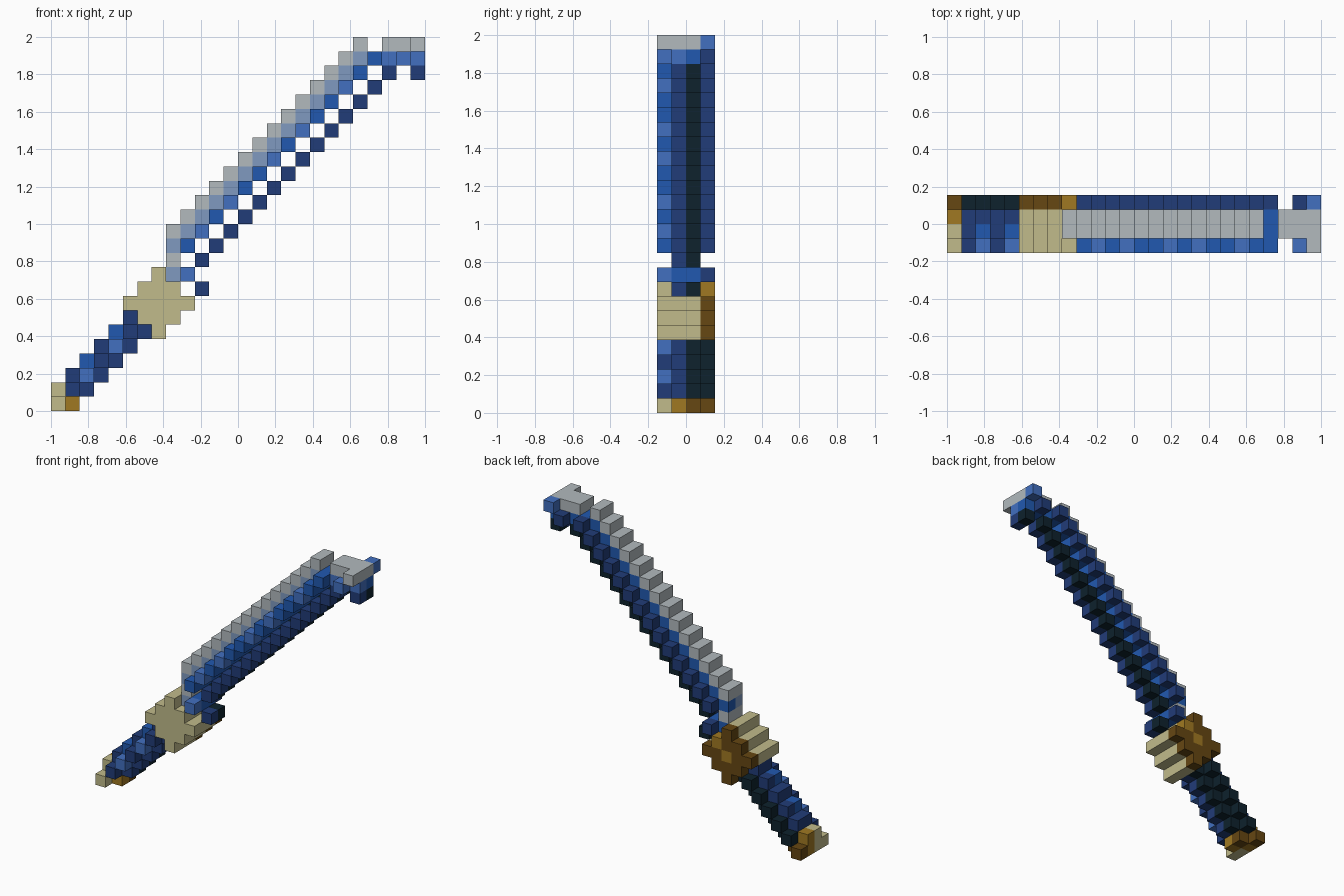
import bpy, bmesh
from mathutils import Vector

cube = bpy.data.objects.get("Cube")
if cube:
    bpy.data.objects.remove(cube)

GRID = 26
CELL = 2 / GRID

# Palette
PALETTE = {
    "silver": (178, 186, 190), "steel_blue": (128, 154, 192),
    "light_blue": (66, 112, 192), "blue": (33, 89, 176),
    "navy": (33, 60, 120), "dark_teal": (14, 34, 45),
    "tan": (193, 187, 139), "gold": (160, 121, 34), "brown": (102, 71, 18),
}
NAMES = list(PALETTE)


def linear(c):
    c /= 255
    return c / 12.92 if c <= 0.04045 else ((c + 0.055) / 1.055) ** 2.4


materials = []
for name, rgb in PALETTE.items():
    m = bpy.data.materials.new(name)
    m.use_nodes = True
    color = tuple(linear(c) for c in rgb) + (1,)
    m.diffuse_color = color
    m.node_tree.nodes["Principled BSDF"].inputs["Base Color"].default_value = color
    materials.append(m)

parts = {}


def column(part, i, k, *colors):
    """Run of cells through the depth; two colours fill the middle, four fill it all."""
    start = 1 if len(colors) == 2 else 0
    for j, color in enumerate(colors):
        parts.setdefault(part, {})[(i, start + j, k)] = color


# Pommel
column("pommel", 0, 0, "tan", "tan", "gold", "brown")
column("pommel", 0, 1, "tan", "gold")
column("pommel", 1, 0, "gold", "brown")

# Grip: a diagonal core with a ridge above and below
for n in range(1, 6):
    odd = n % 2
    column("grip", n, n, "navy" if odd else "light_blue", "navy", "navy", "dark_teal")
    column("grip", n, n + 1, "navy" if odd else "blue", "navy")
    column("grip", n + 1, n, "navy", "dark_teal")

# Guard: diamond-shaped hub
for i in range(5, 10):
    for k in range(5, 10):
        if abs(i - 7) + abs(k - 7) <= 2:
            back = "gold" if i == k and i >= 7 else "brown"
            column("guard", i, k, "tan", "tan", "tan", back)

# Blade collar
column("collar", 8, 9, "steel_blue", "blue")
column("collar", 8, 10, "silver", "silver")
column("collar", 9, 9, "light_blue", "blue", "blue", "navy")
column("collar", 10, 8, "navy", "dark_teal")

# Blade: bright spine, inner band, broad core and a detached dark edge
for i in range(8, 22):
    column("blade_spine", i, i + 4, "silver", "silver")
    column("blade_band", i, i + 3, "steel_blue", "blue")
for i in range(9, 23):
    front = "light_blue" if i in (10, 12, 15, 17, 20) else "blue"
    column("blade_core", i, i + 2, front, "blue", "blue", "navy")
for i in range(10, 24):
    column("blade_edge", i, i, "navy", "dark_teal")

# Hooked tip
column("tip", 23, 25, "silver", "silver")
column("tip", 24, 25, "silver", "silver")
column("tip", 25, 25, "silver", "silver", "silver", "light_blue")
column("tip", 23, 24, "light_blue", "blue")
column("tip", 24, 24, "light_blue", "blue", "blue", "navy")
column("tip", 25, 24, "light_blue", "blue")
column("tip", 25, 23, "navy", "dark_teal")

filled = {cell for cells in parts.values() for cell in cells}
ORIGIN = Vector((-1, -2 * CELL, 0))

# Build each part from the exposed sides of its cells
for part, cells in parts.items():
    bm = bmesh.new()
    for cell, color in cells.items():
        for axis in range(3):
            for side in (0, 1):
                step = [0, 0, 0]
                step[axis] = 2 * side - 1
                if tuple(c + s for c, s in zip(cell, step)) in filled:
                    continue
                loop = []
                for a, b in ((0, 0), (1, 0), (1, 1), (0, 1)):
                    p = list(cell)
                    p[axis] += side
                    p[(axis + 1) % 3] += a
                    p[(axis + 2) % 3] += b
                    loop.append(bm.verts.new(ORIGIN + Vector(p) * CELL))
                face = bm.faces.new(loop if side else loop[::-1])
                face.material_index = NAMES.index(color)
    mesh = bpy.data.meshes.new(part)
    for m in materials:
        mesh.materials.append(m)
    bm.to_mesh(mesh)
    bm.free()
    bpy.context.collection.objects.link(bpy.data.objects.new(part, mesh))
